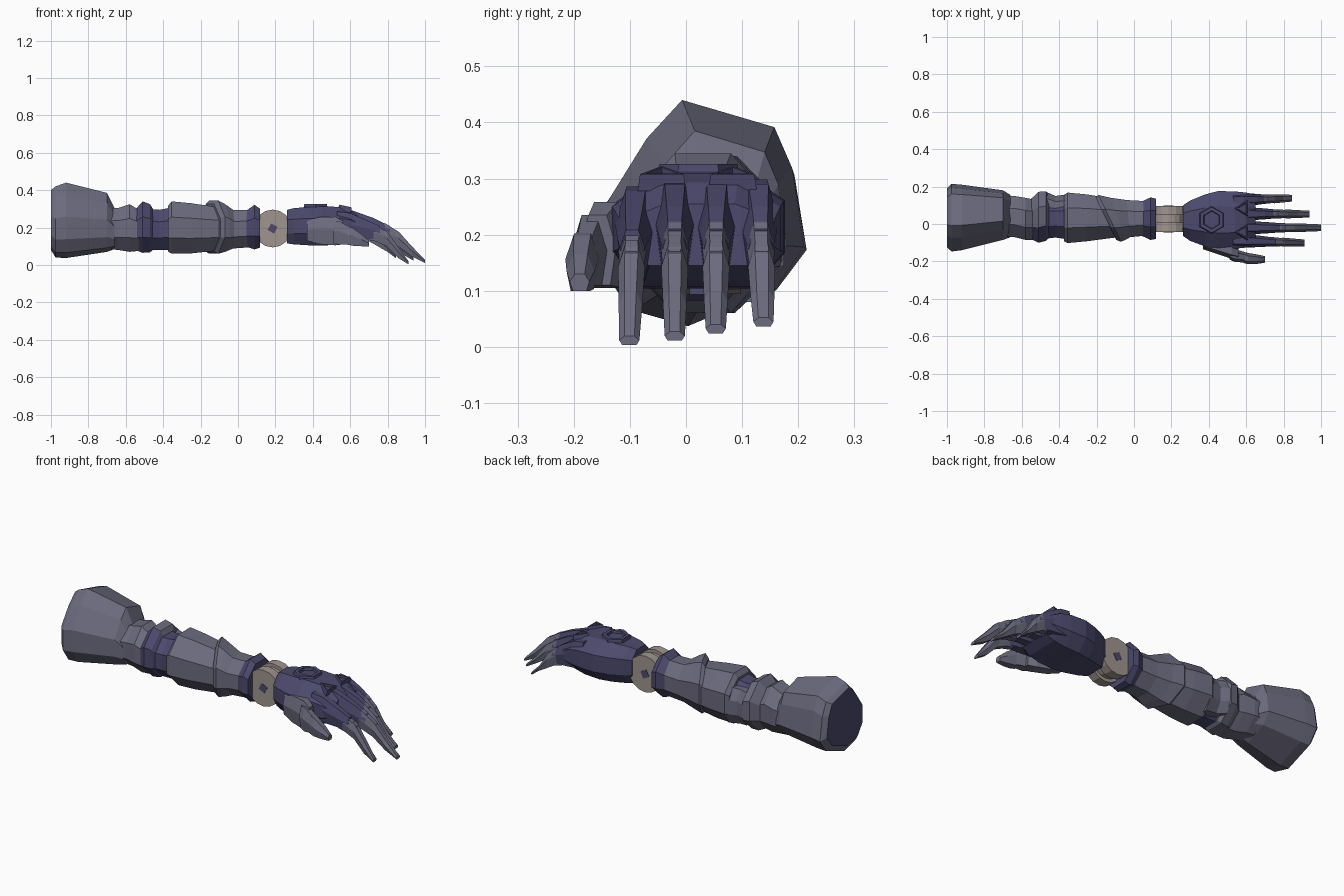
import bpy, bmesh, math
from mathutils import Matrix

cube = bpy.data.objects.get("Cube")
if cube:
    bpy.data.objects.remove(cube)


def material(name, rgb):
    m = bpy.data.materials.new(name)
    m.use_nodes = True
    m.diffuse_color = (*rgb, 1)
    m.node_tree.nodes["Principled BSDF"].inputs["Base Color"].default_value = (*rgb, 1)
    return m


GREY = material("steel grey", (0.15, 0.147, 0.21))
PURPLE = material("dark purple", (0.072, 0.067, 0.152))
BEIGE = material("warm beige", (0.35, 0.30, 0.275))

# Cross-sections in a unit box (y, z)
OCTAGON = [(.3, 0), (.7, 0), (1, .3), (1, .7), (.7, 1), (.3, 1), (0, .7), (0, .3)]
SHOULDER = [(.41, 0), (.85, .16), (1, .35), (.94, .7), (.85, .88), (.38, 1),
            (.2, .83), (0, .55), (0, .25), (.13, .07)]
HAND = [(.18, 0), (.82, 0), (1, .3), (1, .75), (.74, 1), (.28, 1), (0, .7), (0, .3)]
FINGER = [(.15, 0), (.85, 0), (1, .55), (.75, 1), (.25, 1), (0, .55)]


def finish(name, bm, mats, rule=None):
    bmesh.ops.recalc_face_normals(bm, faces=bm.faces)
    bm.normal_update()
    if rule:
        for f in bm.faces:
            f.material_index = int(rule(f))
    me = bpy.data.meshes.new(name)
    bm.to_mesh(me)
    bm.free()
    for m in mats:
        me.materials.append(m)
    ob = bpy.data.objects.new(name, me)
    bpy.context.collection.objects.link(ob)
    return ob


def loft(name, shape, sections, mats, rule=None):
    """Skin sections (x, y0, y1, z0, z1[, slant]) along x."""
    bm = bmesh.new()
    rings = []
    for x, y0, y1, z0, z1, *slant in sections:
        s = slant[0] if slant else 0
        rings.append([bm.verts.new((x + s * (u - .5) * (y1 - y0),
                                    y0 + u * (y1 - y0), z0 + v * (z1 - z0)))
                      for u, v in shape])
    n = len(shape)
    for a, b in zip(rings, rings[1:]):
        for i in range(n):
            j = (i + 1) % n
            bm.faces.new((a[i], a[j], b[j], b[i]))
    bm.faces.new(rings[0])
    bm.faces.new(rings[-1])
    return finish(name, bm, mats, rule)


def disc(name, sides, radius, depth, matrix, mat, inset=0, sink=0):
    """Prism along local z, optionally with a sunken top face."""
    bm = bmesh.new()
    bmesh.ops.create_cone(bm, cap_ends=True, segments=sides, radius1=radius,
                          radius2=radius * (.9 if inset else 1), depth=depth)
    if inset:
        top = max(bm.faces, key=lambda f: f.calc_center_median().z)
        bmesh.ops.inset_region(bm, faces=[top], thickness=inset)
        bmesh.ops.inset_region(bm, faces=[top], thickness=.004, depth=-sink)
    bmesh.ops.transform(bm, matrix=matrix, verts=bm.verts)
    return finish(name, bm, [mat])


# Upper arm
loft("shoulder_shell", SHOULDER, [
    (-1, -.125, .19, .08, .40), (-.975, -.147, .215, .04, .42),
    (-.92, -.14, .21, .037, .44), (-.70, -.085, .18, .07, .385),
    (-.66, -.07, .155, .085, .305)], [GREY, PURPLE], lambda f: f.normal.x < -.95)
loft("upper_arm", OCTAGON, [
    (-.69, -.07, .15, .085, .30), (-.64, -.07, .15, .08, .305),
    (-.58, -.085, .14, .07, .325), (-.53, -.085, .13, .075, .295)], [GREY])

# Elbow
loft("elbow_flange", OCTAGON, [
    (-.55, -.08, .135, .08, .295), (-.51, -.10, .172, .065, .34),
    (-.47, -.09, .175, .068, .325), (-.455, -.075, .15, .08, .30)],
    [GREY, PURPLE], lambda f: f.normal.y < -.4)
loft("elbow_core", OCTAGON, [
    (-.48, -.08, .135, .08, .30), (-.42, -.072, .13, .08, .295),
    (-.34, -.085, .14, .08, .31)], [PURPLE])
loft("elbow_pad", OCTAGON, [
    (-.47, .06, .172, .10, .28), (-.42, .05, .15, .09, .28),
    (-.35, .05, .16, .08, .28)], [GREY])

# Forearm and gauntlet
loft("forearm", OCTAGON, [
    (-.375, -.092, .155, .072, .315), (-.355, -.102, .168, .06, .34),
    (-.25, -.092, .158, .062, .33), (-.08, -.07, .13, .08, .305)], [GREY])
loft("gauntlet", OCTAGON, [
    (-.15, -.085, .145, .072, .325, -.48), (-.13, -.095, .155, .06, .345, -.48),
    (-.085, -.085, .14, .07, .325, -.35), (-.03, -.07, .128, .088, .295, -.1),
    (.07, -.062, .122, .095, .295)], [GREY])
loft("wrist_cuff", OCTAGON, [
    (.045, -.065, .122, .098, .29), (.088, -.085, .142, .083, .322),
    (.118, -.08, .135, .093, .30)], [PURPLE])

# Wrist hinge
UPRIGHT = Matrix.Rotation(math.pi / 2, 4, 'X')
HUB = (.185, .027, .195)


def hinge(name, sides, radius, depth, y, mat, turn=0):
    place = (Matrix.Translation((HUB[0], HUB[1] + y, HUB[2])) @ UPRIGHT
             @ Matrix.Rotation(turn, 4, 'Z'))
    disc(name, sides, radius, depth, place, mat)


hinge("hinge_core", 16, .083, .12, 0, BEIGE)
for side, label in ((-1, "front"), (1, "back")):
    hinge(label + "_hinge_disc", 16, .101, .05, side * .045, BEIGE)
    hinge(label + "_hinge_socket", 4, .028, .008, side * .068, PURPLE, .3)

# Hand
loft("hand", HAND, [
    (.263, -.065, .10, .115, .295), (.30, -.09, .125, .11, .304),
    (.38, -.12, .158, .105, .31), (.45, -.135, .176, .104, .314),
    (.54, -.132, .174, .108, .31), (.60, -.126, .168, .12, .293),
    (.65, -.115, .158, .145, .255)], [PURPLE])

# Back-of-hand sockets
disc("hex_socket", 6, .077, .03,
     Matrix.Translation((.415, .022, .311)), PURPLE, .02, .016)
for label, y in (("left", .083), ("right", -.043)):
    disc(label + "_knuckle_socket", 3, .05, .03,
         Matrix.Translation((.583, y, .298)) @ Matrix.Rotation(.22, 4, 'Y')
         @ Matrix.Rotation(math.pi / 2, 4, 'Z'), PURPLE, .011, .012)

# Fingers: base y, tip y, tip x, tip z
FINGERS = {"index": (-.088, -.101, .912, .003), "middle": (-.02, -.02, 1, .011),
           "ring": (.055, .053, .937, .024), "little": (.127, .138, .845, .036)}
for label, (yb, yt, xt, zt) in FINGERS.items():
    def ring(t, half, low, high):
        y = yb + (yt - yb) * t
        return (.53 + (xt - .53) * t, y - half, y + half, low, high)

    drop = .012 if label == "index" else 0
    loft(label + "_finger_base", FINGER, [
        ring(0, .036, .15, .298 - drop), ring(.18, .036, .145, .29 - drop),
        ring(.42, .029, .14, .25 - drop), ring(.6, .022, .135, .208)], [PURPLE])
    loft(label + "_finger_middle", FINGER, [
        ring(.42, .022, .135, .235 - drop), ring(.55, .025, .125, .222 - drop),
        ring(.72, .021, .095, .17)], [GREY])
    loft(label + "_finger_tip", FINGER, [
        ring(.66, .021, .11, .19), ring(.7, .024, .098, .178),
        ring(.85, .021, zt + .035, .10), ring(1, .018, zt, zt + .016)], [GREY])

# Thumb
loft("thumb_base", FINGER, [
    (.37, -.135, -.07, .13, .235), (.43, -.155, -.08, .112, .255),
    (.52, -.185, -.10, .105, .258), (.56, -.19, -.125, .11, .235)], [GREY])
loft("thumb_middle", FINGER, [
    (.51, -.19, -.125, .115, .235), (.54, -.203, -.135, .108, .235),
    (.61, -.207, -.155, .11, .195)], [GREY])
loft("thumb_tip", FINGER, [
    (.585, -.208, -.155, .108, .205), (.61, -.215, -.155, .103, .20),
    (.66, -.213, -.163, .1, .165), (.70, -.207, -.172, .1, .13)], [GREY])
